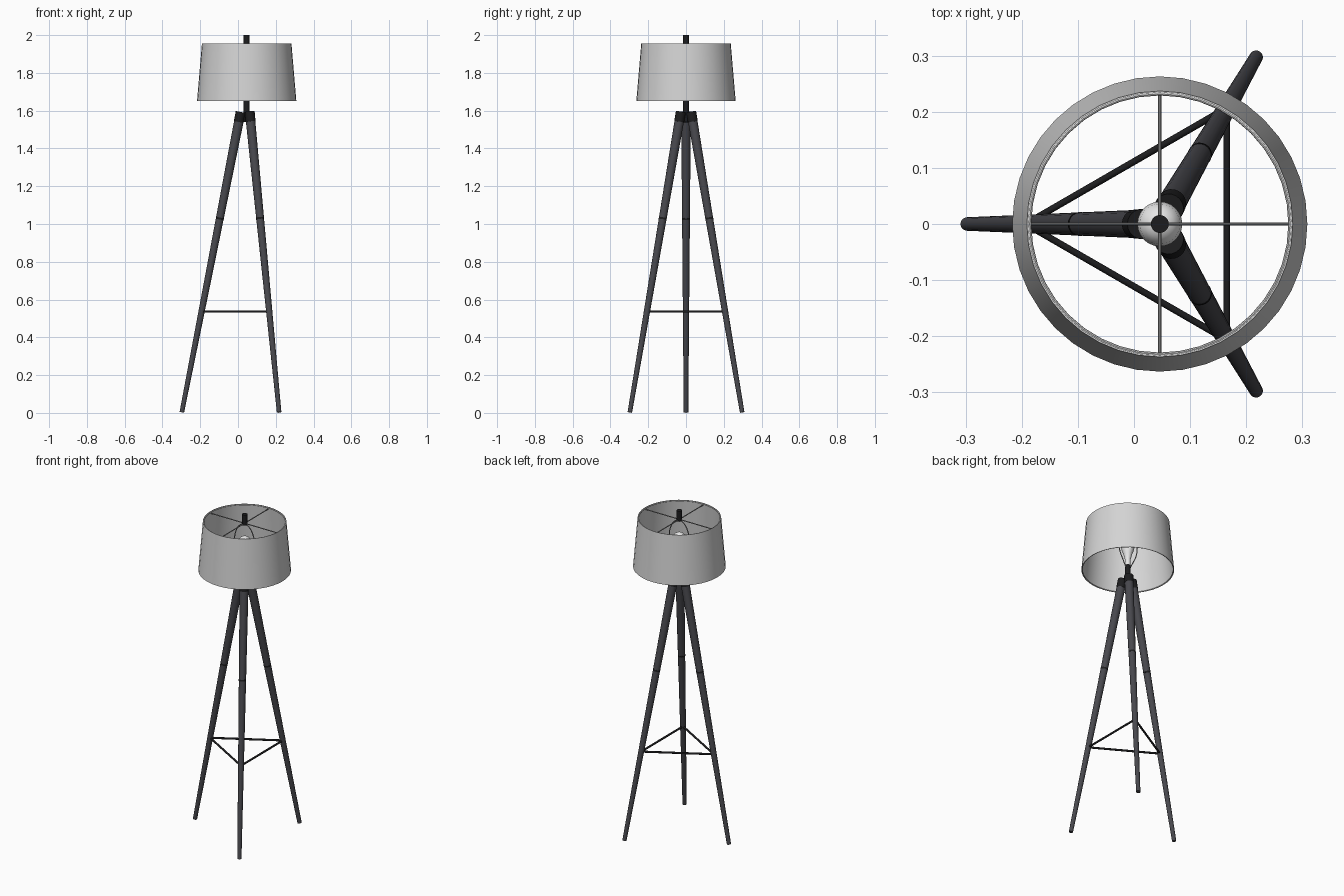
import bpy, bmesh, math
from mathutils import Vector

if "Cube" in bpy.data.objects:
    bpy.data.objects.remove(bpy.data.objects["Cube"], do_unlink=True)

AXIS_X = 0.046  # lamp axis, offset so the whole footprint is centred


def material(name, color):
    m = bpy.data.materials.new(name)
    m.use_nodes = True
    m.diffuse_color = (*color, 1)
    m.node_tree.nodes["Principled BSDF"].inputs["Base Color"].default_value = (*color, 1)
    return m


leg_grey = material("charcoal", (0.065, 0.065, 0.075))
black = material("black", (0.012, 0.012, 0.013))
fabric = material("light grey fabric", (0.66, 0.66, 0.66))
glass = material("white glass", (0.85, 0.85, 0.85))
steel = material("steel", (0.3, 0.3, 0.3))


def finish(obj, mat):
    obj.data.materials.append(mat)
    bpy.ops.object.select_all(action="DESELECT")
    bpy.context.view_layer.objects.active = obj
    obj.select_set(True)
    bpy.ops.object.shade_smooth_by_angle(angle=math.radians(40))
    return obj


def rod(name, a, b, r1, r2, mat, sides=20):
    """Tapered round bar from point a to point b."""
    a, b = Vector(a), Vector(b)
    bpy.ops.mesh.primitive_cone_add(vertices=sides, radius1=r1, radius2=r2,
                                    depth=(b - a).length, location=(a + b) / 2,
                                    rotation=(b - a).to_track_quat("Z", "Y").to_euler())
    obj = bpy.context.object
    obj.name = name
    return finish(obj, mat)


def lathe(name, profile, mat, sides=40, closed=False):
    """Revolve (radius, height) points around the lamp axis."""
    bm = bmesh.new()
    verts = [bm.verts.new((r, 0, z)) for r, z in profile]
    pairs = list(zip(verts, verts[1:]))
    if closed:
        pairs.append((verts[-1], verts[0]))
    edges = [bm.edges.new(p) for p in pairs]
    bmesh.ops.spin(bm, geom=verts + edges, cent=(0, 0, 0), axis=(0, 0, 1),
                   angle=math.tau, steps=sides, use_merge=True)
    bmesh.ops.remove_doubles(bm, verts=bm.verts[:], dist=0.00005)
    bmesh.ops.recalc_face_normals(bm, faces=bm.faces[:])
    mesh = bpy.data.meshes.new(name)
    bm.to_mesh(mesh)
    bm.free()
    obj = bpy.data.objects.new(name, mesh)
    obj.location.x = AXIS_X
    bpy.context.collection.objects.link(obj)
    return finish(obj, mat)


# Tripod legs, each with a seam collar and a dark top cap
def leg_point(angle, z):
    r = 0.344 - 0.196 * z
    return Vector((AXIS_X + r * math.cos(angle), r * math.sin(angle), z))


def leg_radius(z):
    return 0.012 + 0.0085 * z


leg_angles = {"right": math.pi, "back_left": math.pi / 3, "front_left": -math.pi / 3}
for side, ang in leg_angles.items():
    for part, z1, z2, extra, mat in (("leg", 0.003, 1.54, 0, leg_grey),
                                     ("leg_collar", 1.024, 1.034, 0.0006, black),
                                     ("leg_cap", 1.54, 1.593, 0.001, black)):
        rod(f"{side}_{part}", leg_point(ang, z1), leg_point(ang, z2),
            leg_radius(z1) + extra, leg_radius(z2) + extra, mat)

# Triangle of stretchers between the legs
angles = list(leg_angles.values())
for i in range(3):
    a, b = (leg_point(angles[(i + k) % 3], 0.537) for k in (0, 1))
    rod(f"stretcher_{i + 1}", a, b, 0.006, 0.006, black, 12)

# Central stem and finial
rod("stem", (AXIS_X, 0, 1.54), (AXIS_X, 0, 1.68), 0.016, 0.016, black)
rod("finial", (AXIS_X, 0, 1.935), (AXIS_X, 0, 2.0), 0.016, 0.016, black)

# Thin open shade with wire rims
lathe("shade", [(0.263, 1.65), (0.237, 1.955), (0.234, 1.955), (0.260, 1.65)],
      fabric, closed=True)
for name, r, z in (("top_rim", 0.232, 1.95), ("bottom_rim", 0.259, 1.654)):
    ring = [(r + 0.003 * math.cos(t * math.tau / 8), z + 0.003 * math.sin(t * math.tau / 8))
            for t in range(8)]
    lathe(name, ring, fabric, closed=True)

# Cross wires carrying the shade
for i, (dx, dy) in enumerate(((0.233, 0), (0, 0.233))):
    rod(f"cross_wire_{i + 1}", (AXIS_X - dx, -dy, 1.943), (AXIS_X + dx, dy, 1.943),
        0.003, 0.003, steel, 8)

# Bulb
lathe("bulb", [(0, 1.68), (0.015, 1.68), (0.016, 1.72), (0.025, 1.755), (0.036, 1.785),
               (0.040, 1.815), (0.036, 1.838), (0.025, 1.853), (0.012, 1.860), (0, 1.862)],
      glass, 24)

# Lyre-shaped wire around the bulb
half = [(0.014, 1.665), (0.032, 1.70), (0.060, 1.76), (0.070, 1.82), (0.058, 1.885), (0.028, 1.928)]
path = half + [(0, 1.937)] + [(-x, z) for x, z in reversed(half)]
curve = bpy.data.curves.new("harp", "CURVE")
curve.dimensions = "3D"
curve.bevel_depth = 0.003
curve.bevel_resolution = 1
curve.resolution_u = 4
spline = curve.splines.new("BEZIER")
spline.bezier_points.add(len(path) - 1)
for p, (x, z) in zip(spline.bezier_points, path):
    p.co = (AXIS_X + x, 0, z)
    p.handle_left_type = p.handle_right_type = "AUTO"
harp = bpy.data.objects.new("harp", curve)
curve.materials.append(steel)
bpy.context.collection.objects.link(harp)
